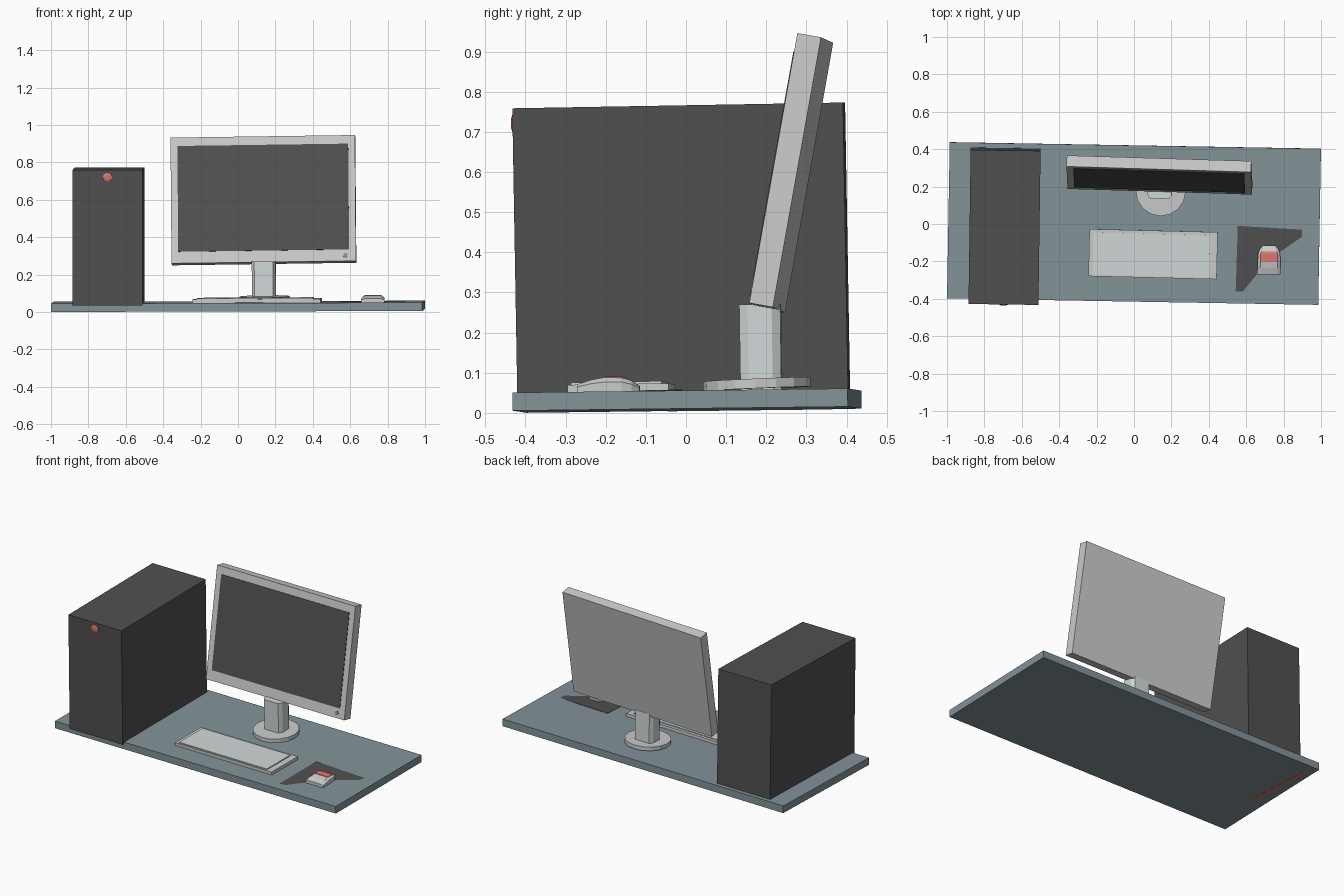
import bpy, bmesh
from math import radians, cos, sin, pi
from mathutils import Matrix, Vector, Euler

if "Cube" in bpy.data.objects:
    bpy.data.objects.remove(bpy.data.objects["Cube"])


def material(name, rgb):
    m = bpy.data.materials.new(name)
    m.diffuse_color = (*rgb, 1)
    m.use_nodes = True
    m.node_tree.nodes["Principled BSDF"].inputs["Base Color"].default_value = m.diffuse_color
    return m


SLATE = material("slate", (0.225, 0.29, 0.315))
DARK = material("dark", (0.08, 0.08, 0.08))
RED = material("red", (0.72, 0.18, 0.155))
PALE = material("pale", (0.64, 0.69, 0.69))


def frame(loc, rot):
    return Matrix.Translation(loc) @ Euler([radians(a) for a in rot]).to_matrix().to_4x4()


def add(name, bm, place, mat=None):
    bmesh.ops.recalc_face_normals(bm, faces=bm.faces)
    me = bpy.data.meshes.new(name)
    bm.to_mesh(me)
    bm.free()
    ob = bpy.data.objects.new(name, me)
    ob.matrix_world = place
    bpy.context.collection.objects.link(ob)
    if mat:
        me.materials.append(mat)
    return ob


def box(name, lo, hi, place, mat=None):
    lo, hi = Vector(lo), Vector(hi)
    bm = bmesh.new()
    bmesh.ops.create_cube(bm, size=1, matrix=Matrix.Translation((lo + hi) / 2)
                          @ Matrix.Diagonal((*(hi - lo), 1)))
    return add(name, bm, place, mat)


def loft(name, rings, place, mat=None):
    """Skin a row of equally long point rings and cap both ends."""
    bm = bmesh.new()
    rows = [[bm.verts.new(p) for p in r] for r in rings]
    n = len(rows[0])
    for a, b in zip(rows, rows[1:]):
        for i in range(n):
            bm.faces.new((a[i], a[(i + 1) % n], b[(i + 1) % n], b[i]))
    bm.faces.new(rows[0])
    bm.faces.new(rows[-1])
    return add(name, bm, place, mat)


def ring(r, z, n):
    return [(r * cos(2 * pi * i / n), r * sin(2 * pi * i / n), z) for i in range(n)]


# Desk top, very slightly out of level, with a thin strip under its left end
desk = frame((0, 0.003, 0.008), (0.7, -0.15, -1))
box("desk_top", (-0.9925, -0.4175, 0), (0.9925, 0.4175, 0.045), desk, SLATE)
box("underside_strip", (-0.01, -0.205, -0.001), (0.01, 0.205, 0.002),
    desk @ frame((-0.928, 0.14, 0), (0, 0, 5)), RED)

# Computer tower and its round power button
tower = frame((-0.692, -0.005, 0.006), (1, 0, -0.8))
box("tower_case", (-0.187, -0.412, 0.036), (0.187, 0.412, 0.76), tower, DARK)
button = tower @ Matrix.Translation((0, -0.41, 0.722)) @ Matrix.Rotation(pi / 2, 4, "X")
loft("tower_button", [ring(0.025, 0, 24), ring(0.024, 0.004, 24),
                      ring(0.012, 0.008, 24)], button, RED)

# Monitor: leaned back panel, screen and button
W, H = 0.987, 0.683
panel = frame((0.135, 0.2325, 0.603), (-10.1, -0.8, -1.75))
box("monitor_case", (-W / 2, 0, -H / 2), (W / 2, 0.06, H / 2), panel)
box("monitor_screen", (-0.457, -0.003, -0.279), (0.457, 0.01, 0.295), panel, DARK)
knob = panel @ Matrix.Translation((0.437, 0.002, -0.311)) @ Matrix.Rotation(pi / 2, 4, "X")
loft("monitor_button", [ring(0.012, z, 10) for z in (0, 0.006)], knob, SLATE)

# Monitor stand: disc foot and chamfered neck
stand = frame((0.143, 0.177, 0.06), (2.5, -0.6, -1.5))
loft("stand_foot", [ring(0.134, z, 16) for z in (0, 0.024)], stand)
neck = [(-0.064, -0.03), (-0.05, -0.051), (0.05, -0.051), (0.064, -0.03),
        (0.064, 0.03), (0.05, 0.051), (-0.05, 0.051), (-0.064, 0.03)]
loft("stand_neck", [[(x, y, z) for x, y in neck] for z in (-0.006, 0.21)],
     frame((0.14, 0.188, 0.06), (0.9, -0.6, -1.5)), PALE)

# Keyboard: low tray with a raised key field
keys = frame((0.102, -0.161, 0.05), (0.9, -0.3, -1.4))
box("keyboard_tray", (-0.343, -0.126, 0), (0.343, 0.126, 0.02), keys)
box("keyboard_field", (-0.32, -0.118, 0.01), (0.303, 0.108, 0.026), keys, PALE)

# Mouse mat: thin sheet that dips into the desk along its diagonal
mat_corners = [(0.555, -0.003, 0.049), (0.9, -0.017, 0.0455),
               (0.893, -0.36, 0.041), (0.55, -0.353, 0.0455)]
loft("mouse_mat", [[(x, y, z + d) for x, y, z in mat_corners] for d in (-0.002, 0)], desk, DARK)

# Mouse: cross-sections from front to back (y, half width, height)
mouse = frame((0.722, -0.19, 0.05), (0.7, 0, -1))
sections = [(-0.08, 0.062, 0.022), (-0.045, 0.062, 0.033), (-0.01, 0.061, 0.039),
            (0.03, 0.059, 0.038), (0.055, 0.051, 0.03), (0.075, 0.034, 0.016)]
loft("mouse_body", [[(-w, y, 0), (-w, y, h * 0.7), (-w * 0.75, y, h),
                     (w * 0.75, y, h), (w, y, h * 0.7), (w, y, 0)]
                    for y, w, h in sections], mouse)
loft("mouse_band", [[(-w, y, h - 0.006), (-w, y, h + 0.002), (w, y, h + 0.002), (w, y, h - 0.006)]
                    for y, w, h in [(-0.012, 0.046, 0.039), (0.03, 0.046, 0.038),
                                    (0.044, 0.04, 0.034)]], mouse, RED)
